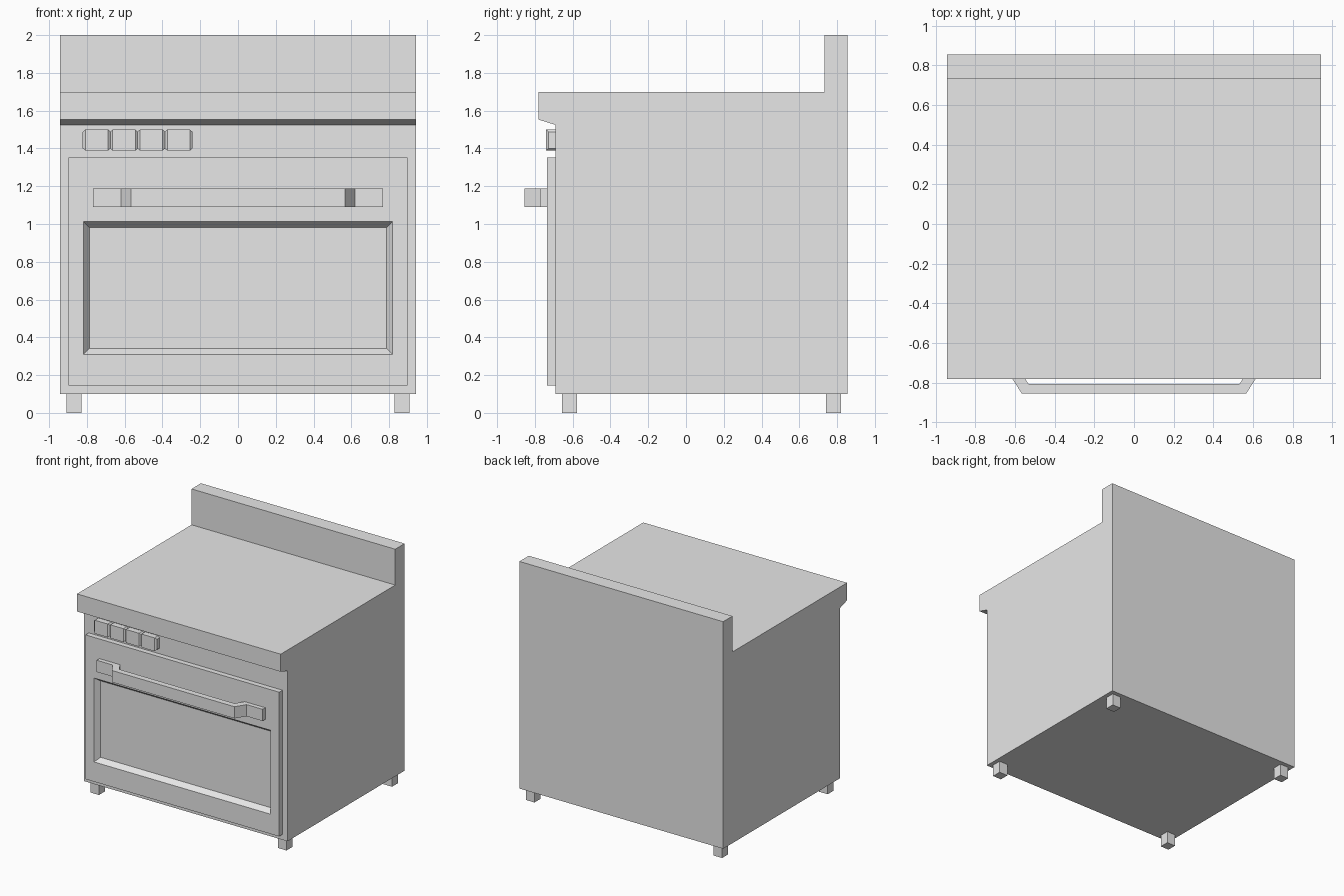
import bpy
import bmesh
from mathutils import Vector

cube = bpy.data.objects.get("Cube")
if cube:
    bpy.data.objects.remove(cube, do_unlink=True)

grey = bpy.data.materials.new("light_grey")
grey.use_nodes = True
grey.diffuse_color = (0.8, 0.8, 0.8, 1)
grey.node_tree.nodes["Principled BSDF"].inputs["Base Color"].default_value = (0.8, 0.8, 0.8, 1)


def finish(name, bm):
    bmesh.ops.recalc_face_normals(bm, faces=bm.faces)
    mesh = bpy.data.meshes.new(name)
    bm.to_mesh(mesh)
    bm.free()
    mesh.materials.append(grey)
    obj = bpy.data.objects.new(name, mesh)
    bpy.context.collection.objects.link(obj)
    return obj


def prism(points, direction):
    """Extrude a closed outline along a direction."""
    bm = bmesh.new()
    face = bm.faces.new([bm.verts.new(p) for p in points])
    ext = bmesh.ops.extrude_face_region(bm, geom=[face])
    moved = [g for g in ext["geom"] if isinstance(g, bmesh.types.BMVert)]
    bmesh.ops.translate(bm, verts=moved, vec=direction)
    bmesh.ops.recalc_face_normals(bm, faces=bm.faces)
    return bm


def box(x0, x1, y0, y1, z0, z1):
    return prism([(x0, y0, z0), (x1, y0, z0), (x1, y1, z0), (x0, y1, z0)], (0, 0, z1 - z0))


def facing(bm, direction):
    bm.normal_update()
    return max(bm.faces, key=lambda f: f.normal.dot(Vector(direction)))


# Body with overhanging worktop and raised back panel, as one side profile
W = 0.943
profile = [(-0.692, 0.1), (-0.692, 1.525), (-0.782, 1.553), (-0.782, 1.7),
           (0.732, 1.7), (0.732, 2.0), (0.856, 2.0), (0.856, 0.1)]
finish("oven_body", prism([(-W, y, z) for y, z in profile], (2 * W, 0, 0)))

# Door with a sloped window recess
bm = box(-0.897, 0.897, -0.736, -0.69, 0.145, 1.352)
front = facing(bm, (0, -1, 0))
bmesh.ops.inset_region(bm, faces=[front], thickness=0.112)
for v in front.verts:
    v.co.z = 1.012 if v.co.z > 0.7 else 0.31
bmesh.ops.inset_region(bm, faces=[front], thickness=0.044)
bmesh.ops.translate(bm, verts=front.verts, vec=(0, 0.042, 0))
finish("oven_door", bm)

# Door handle: a bent bar with flat mounting ends
half = [(0.533, -0.807), (0.578, -0.735), (0.768, -0.735), (0.768, -0.772),
        (0.62, -0.772), (0.566, -0.856)]
outline = half + [(-x, y) for x, y in reversed(half)]
finish("door_handle", prism([(x, y, 1.09) for x, y in outline], (0, 0, 0.098)))

# Row of control knobs with tapered sides
for i in range(4):
    x = -0.748 + 0.1445 * i
    bm = box(x - 0.06, x + 0.06, -0.74, -0.68, 1.388, 1.5)
    for side in (-1, 1):
        face = facing(bm, (side, 0, 0))
        bmesh.ops.inset_region(bm, faces=[face], thickness=0.018)
        for v in face.verts:
            v.co.x += side * 0.014
            if v.co.y > -0.71:
                v.co.y = -0.68
    finish(f"control_knob_{i + 1}", bm)

# Four square feet
for depth, y in (("front", -0.616), ("back", 0.78)):
    for side, x in (("right", -0.868), ("left", 0.868)):
        finish(f"{depth}_{side}_foot", box(x - 0.04, x + 0.04, y - 0.04, y + 0.04, 0, 0.1))
